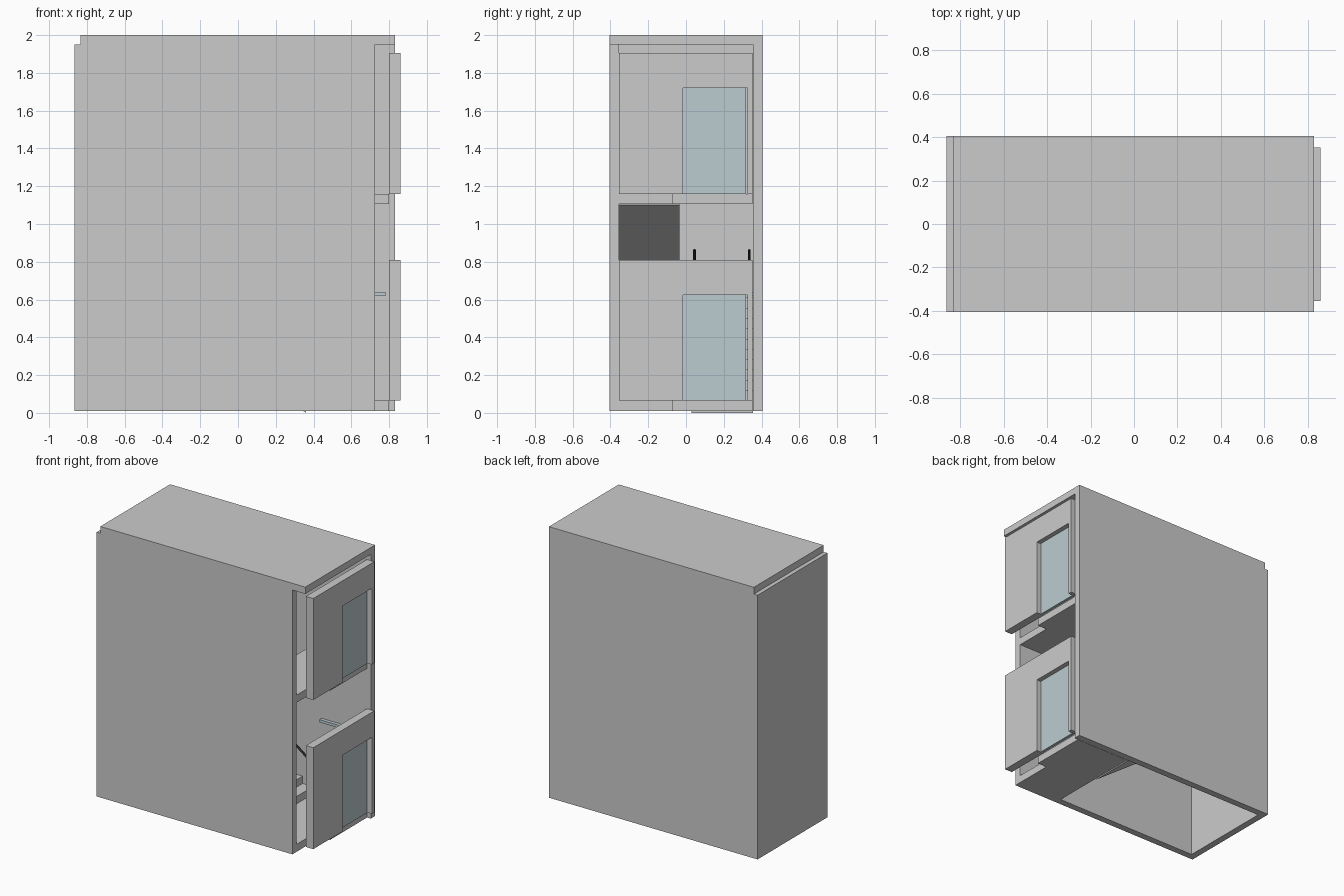
import bpy, bmesh, math
from mathutils import Vector

if "Cube" in bpy.data.objects:
    bpy.data.objects.remove(bpy.data.objects["Cube"])


def material(name, rgb):
    m = bpy.data.materials.new(name)
    m.diffuse_color = (*rgb, 1)
    m.use_nodes = True
    m.node_tree.nodes["Principled BSDF"].inputs["Base Color"].default_value = m.diffuse_color
    return m


GLASS = material("glass_blue_grey", (0.50, 0.60, 0.63))
BLACK = material("rail_black", (0.03, 0.03, 0.03))


def extrude(name, pts, vec, mat=None):
    """Closed outline of 3D points swept along vec."""
    bm = bmesh.new()
    face = bm.faces.new([bm.verts.new(p) for p in pts])
    res = bmesh.ops.extrude_face_region(bm, geom=[face])
    verts = [g for g in res["geom"] if isinstance(g, bmesh.types.BMVert)]
    bmesh.ops.translate(bm, verts=verts, vec=Vector(vec))
    bmesh.ops.recalc_face_normals(bm, faces=bm.faces[:])
    me = bpy.data.meshes.new(name)
    bm.to_mesh(me)
    bm.free()
    ob = bpy.data.objects.new(name, me)
    bpy.context.collection.objects.link(ob)
    if mat:
        me.materials.append(mat)
    return ob


def plan(name, xy, z0, z1, mat=None):
    return extrude(name, [(x, y, z0) for x, y in xy], (0, 0, z1 - z0), mat)


def box(name, x0, x1, y0, y1, z0, z1, mat=None):
    return plan(name, [(x0, y0), (x1, y0), (x1, y1), (x0, y1)], z0, z1, mat)


def tube(name, pts, radius):
    cu = bpy.data.curves.new(name, "CURVE")
    cu.dimensions = "3D"
    cu.bevel_depth = radius
    cu.bevel_resolution = 1
    cu.use_fill_caps = True
    sp = cu.splines.new("POLY")
    sp.points.add(len(pts) - 1)
    for p, co in zip(sp.points, pts):
        p.co = (*co, 1)
    ob = bpy.data.objects.new(name, cu)
    bpy.context.collection.objects.link(ob)
    cu.materials.append(BLACK)


# Outer shell: front, left and back walls in one outline, open to the right
plan("outer_walls", [(-.865, -.405), (.725, -.405), (.725, -.355), (-.815, -.355),
                     (-.815, .355), (.83, .355), (.83, .405), (-.865, .405)], .01, 1.95)
box("roof_slab", -.835, .83, -.405, .405, 1.95, 2.0)

# Per storey: floor slab, facade panel with doorway, glazed door
for i, z in enumerate((.065, 1.16), 1):
    plan(f"floor_slab_{i}", [(.36, -.355), (.725, -.355), (.725, -.075), (.80, -.075),
                             (.80, .353), (.36, .353)], z - .055, z)
    yz = [(-.355, 0), (-.015, 0), (-.015, .56), (.325, .56), (.325, 0),
          (.353, 0), (.353, .745), (-.355, .745)]
    extrude(f"facade_panel_{i}", [(.80, y, z + h) for y, h in yz], (.06, 0, 0))
    box(f"glass_door_{i}", .805, .825, -.015, .317, z, z + .56, GLASS)

# Half landing between the two flights
X_LOW, X_MID, Z_MID = .36, -.40, .61
box("half_landing", -.815, X_MID, -.355, .355, Z_MID - .055, Z_MID)

# Stair flights: sawtooth profile over a sloping soffit
STEPS = 10


def flight(name, x0, x1, z0, z1, y0, y1):
    run, rise = (x1 - x0) / (STEPS - 1), (z1 - z0) / STEPS
    pts = []
    for k in range(STEPS):
        pts.append((x0 + run * k, z0 + rise * k))
        pts.append((x0 + run * k, z0 + rise * (k + 1)))
    pts += [(x1, z1 - .06), (x0, z0 - .065)]
    extrude(name, [(x, y0, z) for x, z in pts], (0, y1 - y0, 0))


flight("lower_flight", X_LOW, X_MID, .065, Z_MID, .03, .355)
flight("upper_flight", X_MID, X_LOW, Z_MID, 1.16, -.355, -.035)

# Handrails on both sides of each flight, with end posts
for name, xa, xb, za, zb, ys in (("lower", X_LOW, X_MID, .065, Z_MID, (.045, .335)),
                                 ("upper", X_MID, X_LOW, Z_MID, 1.16, (-.05, -.335))):
    for side, y in zip(("inner", "wall"), ys):
        d = .01 if xb > xa else -.01
        tube(f"{name}_{side}_handrail",
             [(xa + d, y, za + .03), (xa + d, y, za + .25),
              (xb - d, y, zb + .25), (xb - d, y, zb - .02)], .008)

# Slim ledge on the back wall beside the entrance
box("wall_ledge", .43, .78, .33, .355, .62, .64, GLASS)
